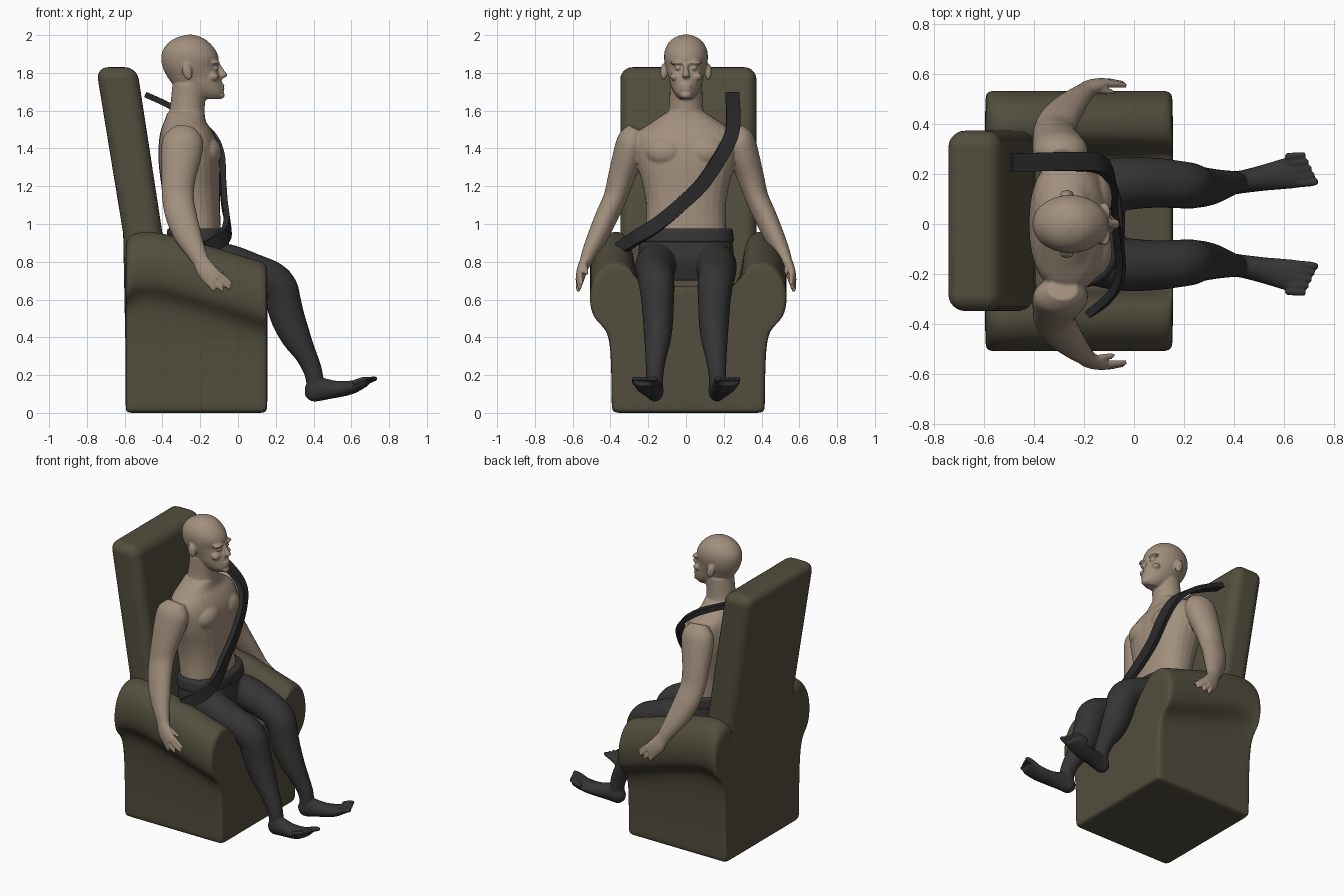
import bpy, bmesh, math
from mathutils import Vector, Matrix


def material(name, rgb):
    m = bpy.data.materials.new(name)
    m.diffuse_color = (*rgb, 1)
    return m


SKIN = material("skin", (0.36, 0.275, 0.205))
CLOTH = material("dark_cloth", (0.035, 0.035, 0.036))
STRAP = material("strap", (0.022, 0.022, 0.024))
FABRIC = material("fabric", (0.085, 0.076, 0.048))


def finish(bm, name, mat):
    bmesh.ops.recalc_face_normals(bm, faces=bm.faces)
    for f in bm.faces:
        f.smooth = True
    me = bpy.data.meshes.new(name)
    bm.to_mesh(me)
    bm.free()
    me.materials.append(mat)
    ob = bpy.data.objects.new(name, me)
    bpy.context.collection.objects.link(ob)
    return ob


def bridge(bm, rings):
    vs = [[bm.verts.new(p) for p in r] for r in rings]
    n = len(vs[0])
    for a, b in zip(vs, vs[1:]):
        for i in range(n):
            bm.faces.new((a[i], a[(i + 1) % n], b[(i + 1) % n], b[i]))
    bm.faces.new(vs[0][::-1])
    bm.faces.new(vs[-1])


def spline(pts, k=4):
    """Catmull-Rom through tuples of any length."""
    out = []
    for i in range(len(pts) - 1):
        p0, p1, p2, p3 = (pts[max(i - 1, 0)], pts[i], pts[i + 1], pts[min(i + 2, len(pts) - 1)])
        for s in range(k):
            t = s / k
            out.append([0.5 * (2 * b + (c - a) * t + (2 * a - 5 * b + 4 * c - d) * t * t
                        + (3 * b - a - 3 * c + d) * t ** 3) for a, b, c, d in zip(p0, p1, p2, p3)])
    return out + [list(pts[-1])]


def loft(bm, secs, flat=False, power=2.0, mirror=False, n=28):
    """Sections are x, y, z, radius along y, radius across."""
    s = spline(secs)
    for sign in ((1, -1) if mirror else (1,)):
        rings = []
        for i, q in enumerate(s):
            c = Vector(q[:3])
            t = Vector((0, 0, 1)) if flat else (
                Vector(s[min(i + 1, len(s) - 1)][:3]) - Vector(s[max(i - 1, 0)][:3])).normalized()
            u = Vector((0, 1, 0))
            u = (u - t * u.dot(t)).normalized()
            v = t.cross(u)
            ring = []
            for j in range(n):
                a = 2 * math.pi * j / n
                ca, sa = math.cos(a), math.sin(a)
                p = c + u * math.copysign(abs(ca) ** (2 / power), ca) * q[3] \
                    + v * math.copysign(abs(sa) ** (2 / power), sa) * q[4]
                ring.append((p.x, p.y * sign, p.z))
            rings.append(ring)
        bridge(bm, rings)


def blob(bm, c, r, mirror=False, tilt=0):
    for sign in ((1, -1) if mirror else (1,)):
        m = Matrix.Translation((c[0], c[1] * sign, c[2])) @ Matrix.Rotation(tilt, 4, 'Y') @ Matrix.Diagonal((*r, 1))
        bmesh.ops.create_uvsphere(bm, u_segments=20, v_segments=14, radius=1, matrix=m)


def fuse(ob, voxel, smooth):
    r = ob.modifiers.new("fuse", 'REMESH')
    r.mode, r.voxel_size, r.use_smooth_shade = 'VOXEL', voxel, True
    m = ob.modifiers.new("soften", 'SMOOTH')
    m.factor, m.iterations = 0.5, smooth


# upper body: torso, neck
bm = bmesh.new()
loft(bm, [(-.22, 0, .88, .22, .135), (-.23, 0, 1.0, .212, .138), (-.24, 0, 1.1, .212, .145),
          (-.25, 0, 1.2, .228, .155), (-.257, 0, 1.32, .26, .163), (-.262, 0, 1.42, .27, .158),
          (-.272, 0, 1.49, .25, .138), (-.28, 0, 1.54, .18, .112), (-.275, 0, 1.59, .105, .098)],
     flat=True, power=2.3)
loft(bm, [(-.278, 0, 1.53, .11, .1), (-.268, 0, 1.62, .09, .092), (-.255, 0, 1.74, .086, .092)], flat=True)
blob(bm, (-.165, .105, 1.38), (.078, .11, .085), True)
# head
loft(bm, [((f + b) / 2, 0, z, w, (f - b) / 2) for z, f, b, w in (
    (1.662, -.095, -.2, .033), (1.69, -.077, -.27, .06), (1.73, -.08, -.335, .08), (1.78, -.092, -.375, .093),
    (1.825, -.108, -.397, .107), (1.875, -.102, -.407, .116), (1.92, -.118, -.398, .112),
    (1.96, -.152, -.368, .092), (1.987, -.19, -.325, .06), (2.002, -.24, -.27, .02))], flat=True)
# face
loft(bm, [(-.108, 0, 1.85, .012, .012), (-.09, 0, 1.815, .013, .016), (-.077, 0, 1.787, .021, .021),
          (-.088, 0, 1.772, .014, .01)], flat=True)
blob(bm, (-.118, .045, 1.853), (.024, .042, .011), True)
blob(bm, (-.128, .058, 1.78), (.026, .027, .022), True)
blob(bm, (-.118, .042, 1.825), (.018, .017, .011), True)
for z in (1.733, 1.715):
    blob(bm, (-.084, 0, z), (.013, .03, .009))
blob(bm, (-.092, 0, 1.682), (.022, .03, .02))
blob(bm, (-.268, .118, 1.805), (.026, .018, .045), True, -.25)
# arms and hands
loft(bm, [(-.285, .262, 1.505, .045, .06), (-.29, .285, 1.45, .075, .105), (-.30, .305, 1.37, .08, .108),
          (-.315, .345, 1.24, .07, .09), (-.318, .375, 1.14, .062, .084), (-.30, .42, 1.04, .06, .082),
          (-.265, .465, .94, .054, .072), (-.22, .51, .85, .041, .052), (-.19, .535, .79, .03, .042)], mirror=True)
loft(bm, [(-.2, .53, .81, .03, .042), (-.165, .552, .75, .027, .052), (-.12, .565, .70, .02, .05)], mirror=True)
for a, b in (((-.10, .56, .735), (-.03, .555, .68)), ((-.105, .567, .712), (-.038, .562, .655)),
             ((-.125, .57, .695), (-.078, .57, .645)), ((-.145, .57, .685), (-.125, .57, .643)),
             ((-.16, .54, .79), (-.08, .525, .735))):
    mid = [(p + q) / 2 for p, q in zip(a, b)]
    loft(bm, [(*a, .014, .015), (*mid, .014, .014), (*b, .009, .009)], mirror=True, n=12)
fuse(finish(bm, "upper_body", SKIN), .0065, 4)

# trousers: hips, legs, feet, toes
bm = bmesh.new()
loft(bm, [(-.2, 0, .70, .19, .14), (-.2, 0, .80, .245, .165), (-.205, 0, .88, .25, .16),
          (-.212, 0, .97, .232, .148)], flat=True, power=2.3)
loft(bm, [(-.18, .13, .80, .11, .11), (-.05, .16, .785, .107, .107), (.08, .165, .745, .1, .098),
          (.175, .158, .705, .095, .098), (.222, .153, .655, .092, .096), (.24, .15, .59, .086, .093),
          (.265, .148, .5, .081, .09), (.308, .15, .4, .072, .078), (.358, .158, .31, .058, .058),
          (.397, .165, .22, .047, .049), (.41, .165, .14, .043, .045)], mirror=True)
loft(bm, [(.355, .16, .112, .02, .025), (.385, .163, .115, .044, .055), (.44, .17, .125, .046, .06),
          (.52, .185, .125, .052, .045), (.6, .20, .135, .061, .036), (.66, .212, .155, .066, .025),
          (.685, .217, .163, .058, .018)], mirror=True)
for i in range(5):
    y, x, r = .166 + .027 * i, .735 - .012 * i, .0165 if i == 0 else .0135
    loft(bm, [(x - .08, y - .003, .158, r, r), (x - .03, y, .176, r, r), (x, y + .003, .184, r * .7, r * .7)],
         mirror=True, n=12)
fuse(finish(bm, "trousers", CLOTH), .0065, 3)

# waistband
bm = bmesh.new()
loft(bm, [(-.208, 0, .905, .246, .16), (-.21, 0, .915, .253, .167), (-.212, 0, .965, .248, .163),
          (-.213, 0, .977, .238, .153)], flat=True, power=2.3, n=48)
finish(bm, "waistband", CLOTH)

# diagonal seat strap: position followed by outward normal
bm = bmesh.new()
path = spline([(-.49, .245, 1.685, .45, 0, .9), (-.38, .248, 1.635, .45, 0, .9), (-.25, .25, 1.565, .55, .1, .85),
               (-.14, .24, 1.47, .8, .2, .5), (-.092, .185, 1.36, 1, .25, .15), (-.08, .085, 1.21, 1, .1, 0),
               (-.07, -.03, 1.1, 1, 0, 0), (-.055, -.15, 1.0, 1, -.15, .1), (-.075, -.26, .93, .9, -.5, .2),
               (-.17, -.36, .865, .7, -.7, .3)], 6)
rings = []
for i, q in enumerate(path):
    t = (Vector(path[min(i + 1, len(path) - 1)][:3]) - Vector(path[max(i - 1, 0)][:3])).normalized()
    nrm = Vector(q[3:])
    nrm = (nrm - t * nrm.dot(t)).normalized()
    side = t.cross(nrm)
    rings.append([Vector(q[:3]) + side * a * .037 + nrm * b * .015 for a, b in ((1, 1), (-1, 1), (-1, -1), (1, -1))])
bridge(bm, rings)
ob = finish(bm, "seat_strap", STRAP)
bpy.context.view_layer.objects.active = ob
ob.select_set(True)
bpy.ops.object.shade_smooth_by_angle(angle=math.radians(40))

# chair seat with sloping rolled arms, lofted front to back
half = [(.0, 0), (.2, 0), (.35, 0), (.405, 0), (.405, .055), (.407, .2), (.412, .35), (.435, .44), (.505, .49),
        (.525, .58), (.515, .69), (.455, .78), (.36, .80), (.295, .75), (.275, .68), (.2, .67), (0, .67)]
prof = half + [(-y, z) for y, z in half[-2:0:-1]]
bm = bmesh.new()
rings = []
for x, s in ((-.595, .88), (-.595, 1), (-.55, 1), (-.42, 1), (-.2, 1), (0, 1), (.1, 1), (.155, 1), (.155, .88)):
    lift = .17 if x < -.4 else .17 * (.155 - x) / .555
    if x < -.59:
        lift = .12
    ring = []
    for y, z in prof:
        if abs(y) > .28 and z > .3:
            z += lift * min(1, (z - .3) / .12)
        ring.append((x, .012 + y * s, .38 + (z - .38) * s))
    rings.append(ring)
bridge(bm, rings)
ob = finish(bm, "chair_seat", FABRIC)
ob.modifiers.new("round", 'SUBSURF').levels = 3
ob.modifiers["round"].render_levels = 3

# chair backrest
side = [(-.595, .3), (-.608, .95), (-.752, 1.83), (-.535, 1.83), (-.40, .95), (-.38, .3)]
bm = bmesh.new()
bridge(bm, [[(x, y, z) for x, z in side] for y in (-.348, .373)])
ob = finish(bm, "chair_backrest", FABRIC)
b = ob.modifiers.new("round", 'BEVEL')
b.width, b.segments, b.limit_method, b.angle_limit = .065, 6, 'ANGLE', math.radians(30)
w = ob.modifiers.new("normals", 'WEIGHTED_NORMAL')
